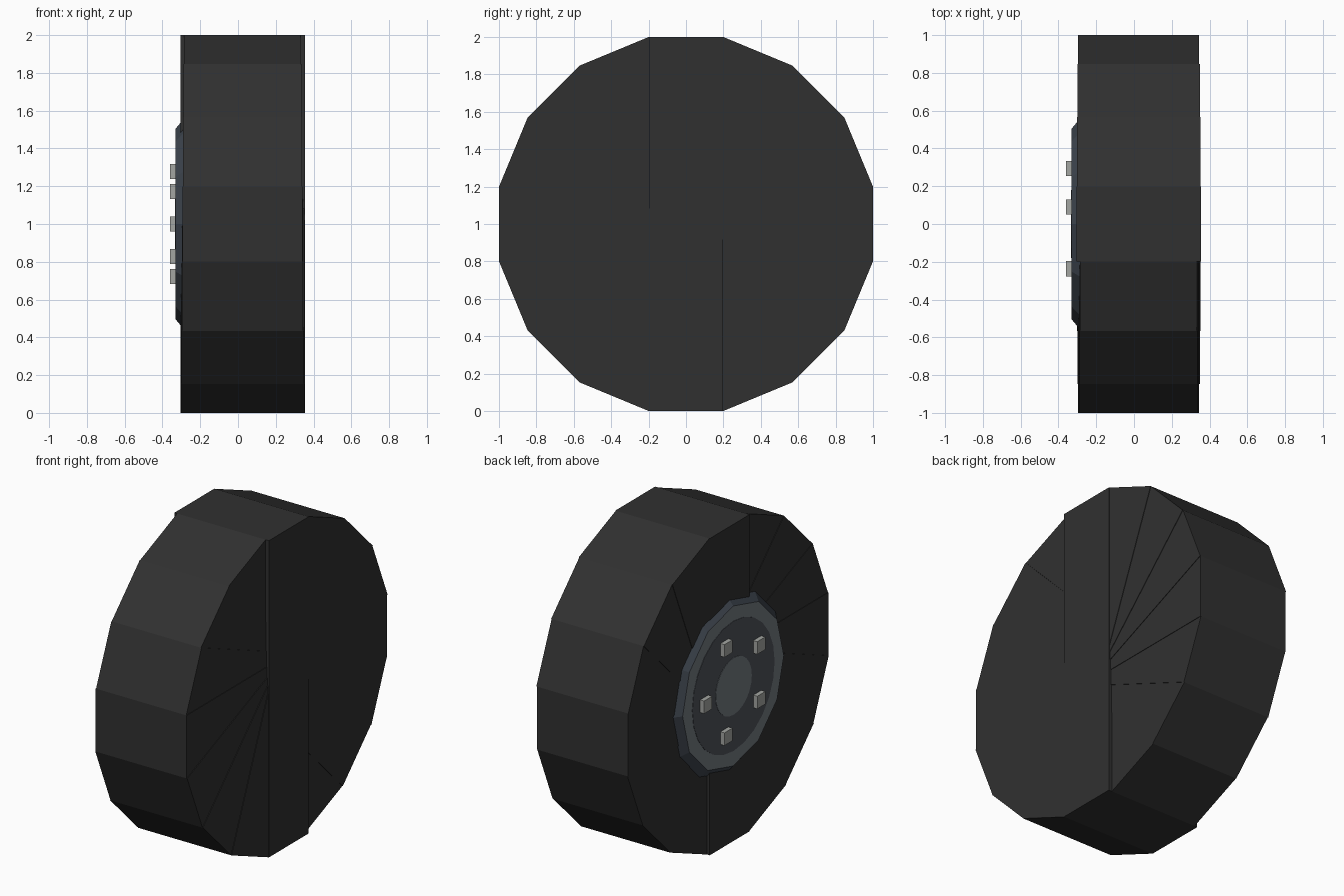
import bpy, bmesh, math
from mathutils import Matrix, Vector

cube = bpy.data.objects.get("Cube")
if cube:
    bpy.data.objects.remove(cube, do_unlink=True)


def material(name, rgb):
    m = bpy.data.materials.new(name)
    m.use_nodes = True
    m.diffuse_color = (*rgb, 1)
    m.node_tree.nodes["Principled BSDF"].inputs["Base Color"].default_value = (*rgb, 1)
    return m


RUBBER = material("black rubber", (0.03, 0.03, 0.03))
RIM = material("grey steel", (0.17, 0.195, 0.215))
RIM_EDGE = material("dark blue steel", (0.05, 0.062, 0.08))
RECESS = material("dark steel", (0.075, 0.083, 0.1))
NUT = material("light steel", (0.37, 0.38, 0.36))

CENTRE = Vector((0, 0, 1))


def finish(bm, name, *mats):
    mesh = bpy.data.meshes.new(name)
    bm.to_mesh(mesh)
    bm.free()
    for m in mats:
        mesh.materials.append(m)
    obj = bpy.data.objects.new(name, mesh)
    bpy.context.collection.objects.link(obj)
    return obj


def box(name, centre, size, mat, spin=0.0):
    bm = bmesh.new()
    bmesh.ops.create_cube(bm, size=1)
    bm.transform(Matrix.Translation(centre) @ Matrix.Rotation(spin, 4, 'X')
                 @ Matrix.Diagonal((*size, 1)))
    return finish(bm, name, mat)


def disc(name, x_in, x_out, r_in, r_out, sides, *mats):
    """Tapered disc along x; the second material goes on the sloped sides."""
    bm = bmesh.new()
    bmesh.ops.create_cone(bm, cap_ends=True, segments=sides, radius1=r_in,
                          radius2=r_out, depth=x_in - x_out)
    # vertices land on the y and z axes
    bm.transform(Matrix.Translation(CENTRE + Vector(((x_in + x_out) / 2, 0, 0)))
                 @ Matrix.Rotation(-math.pi / 2, 4, 'Y'))
    bm.normal_update()
    for f in bm.faces:
        f.material_index = 0 if abs(f.normal.x) > 0.95 or len(mats) == 1 else 1
    return finish(bm, name, *mats)


# Tyre: crossed slabs, each slightly thinner than the one before
SLABS = 8
for i in range(SLABS):
    t = i / (SLABS - 1)
    left, right = 0.355 - 0.023 * t, -0.305 + 0.019 * t
    box(f"tyre_slab_{i + 1}", CENTRE + Vector(((left + right) / 2, 0, 0)),
        (left - right, 2 * math.tan(math.pi / 16), 2), RUBBER, -math.pi * i / SLABS)

# Hub: bevelled rim, dark inner plate and centre cap
disc("hub_rim", -0.28, -0.33, 0.565, 0.505, 12, RIM, RIM_EDGE)
disc("hub_plate", -0.328, -0.332, 0.41, 0.41, 24, RECESS)
disc("hub_cap", -0.33, -0.334, 0.18, 0.18, 24, RIM)

# Wheel nuts
for i in range(5):
    a = math.tau * i / 5
    box(f"wheel_nut_{i + 1}",
        CENTRE + Vector((-0.343, 0.293 * math.cos(a), 0.293 * math.sin(a))),
        (0.034, 0.08, 0.08), NUT)
